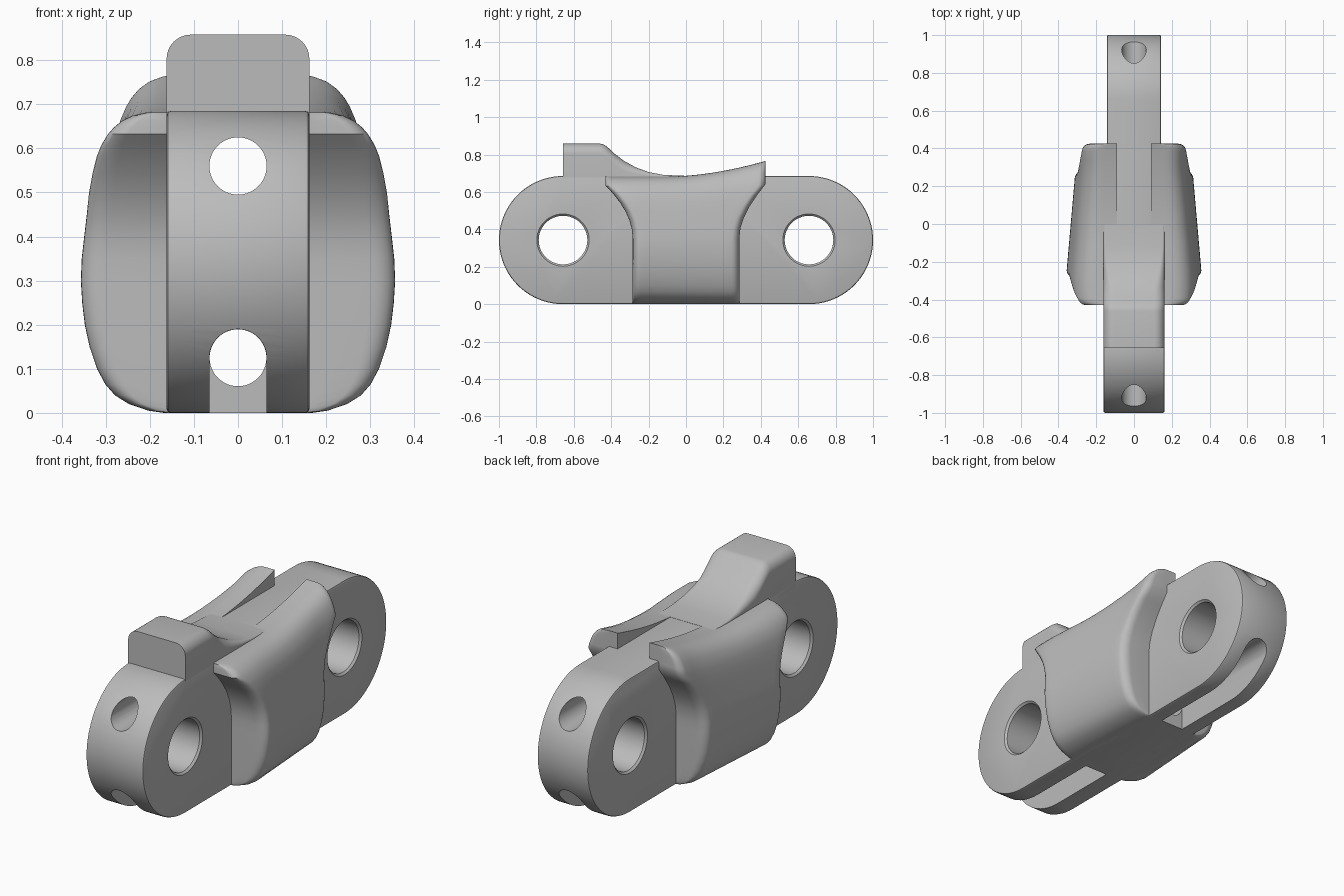
import bpy, bmesh, math
from mathutils import Vector

cube = bpy.data.objects.get("Cube")
if cube:
    bpy.data.objects.remove(cube)

steel = bpy.data.materials.new("grey_steel")
GREY = (0.5, 0.5, 0.5, 1)
steel.use_nodes = True
steel.diffuse_color = GREY
steel.node_tree.nodes["Principled BSDF"].inputs["Base Color"].default_value = GREY

H, R = 0.685, 0.3425          # link height and end radius
END = 1 - R                   # distance of the pin centres
FRONT_W, BACK_W = 0.162, 0.144


def finish(name, bm):
    bmesh.ops.recalc_face_normals(bm, faces=bm.faces)
    me = bpy.data.meshes.new(name)
    bm.to_mesh(me)
    bm.free()
    me.materials.append(steel)
    ob = bpy.data.objects.new(name, me)
    bpy.context.collection.objects.link(ob)
    return ob


def smooth(ob, degrees=32):
    ob.data.shade_smooth()
    ob.data.set_sharp_from_angle(angle=math.radians(degrees))


def loft(name, rings, closed=True, caps=True):
    """Skin a list of equally long point rings."""
    bm = bmesh.new()
    rows = [[bm.verts.new(p) for p in ring] for ring in rings]
    n = len(rows[0])
    for a, b in zip(rows, rows[1:]):
        for i in range(n if closed else n - 1):
            j = (i + 1) % n
            bm.faces.new((a[i], a[j], b[j], b[i]))
    if caps:
        bm.faces.new(rows[0])
        bm.faces.new(rows[-1])
    else:
        bmesh.ops.remove_doubles(bm, verts=bm.verts, dist=1e-5)
        bmesh.ops.holes_fill(bm, edges=bm.edges, sides=0)
    return finish(name, bm)


def arc(r, start, stop, n):
    return [(r * math.cos(t), r * math.sin(t)) for t in
            (math.radians(start + (stop - start) * i / n) for i in range(n + 1))]


def circle(r, n=48):
    return arc(r, 0, 360, n)[:-1]


def apply_mod(ob, mod):
    bpy.context.view_layer.objects.active = ob
    bpy.ops.object.modifier_apply(modifier=mod.name)


def cut(ob, cutter):
    mod = ob.modifiers.new("cut", "BOOLEAN")
    mod.object, mod.solver = cutter, "EXACT"
    apply_mod(ob, mod)
    bpy.data.objects.remove(cutter)


# Link body: a rounded bar, a little thinner towards the back
outline = [(END + y, R + z) for y, z in arc(R, -90, 90, 40)]
outline += [(0.1, H), (-0.1, H)]
outline += [(-END + y, R + z) for y, z in arc(R, 90, 270, 40)]
outline += [(-0.1, 0), (0.1, 0)]
bm = bmesh.new()
sides = []
for s in (-1, 1):
    sides.append([bm.verts.new((s * (FRONT_W if y < 0 else BACK_W), y, z)) for y, z in outline])
n = len(outline)
for i in range(n):
    j = (i + 1) % n
    bm.faces.new((sides[0][i], sides[0][j], sides[1][j], sides[1][i]))
for side in sides:
    bm.faces.new(side[:42] + side[-1:])
    bm.faces.new(side[42:-1])
    bm.faces.new((side[41], side[42], side[-2], side[-1]))
body = finish("link_body", bm)
mod = body.modifiers.new("edges", "BEVEL")
mod.width, mod.segments = 0.009, 2
mod.limit_method, mod.angle_limit = "ANGLE", math.radians(40)
apply_mod(body, mod)

# Pin holes with chamfered rims, and open slots under both ends
SLOT_R, SLOT_Z, SLOT_END = 0.065, 0.125, 0.29
arch = [(-SLOT_R, -0.1), (SLOT_R, -0.1)]
arch += [(x, SLOT_Z + z) for x, z in arc(SLOT_R, 0, 180, 24)]
for s, w in ((-1, FRONT_W), (1, BACK_W)):
    steps = [(-w - 0.01, 0.15), (-w + 0.01, 0.13), (w - 0.01, 0.13), (w + 0.01, 0.15)]
    cut(body, loft("pin_cutter", [[(x, s * END + a, R + b) for a, b in circle(r)]
                                  for x, r in steps]))
    cut(body, loft("slot_cutter", [[(x, s * y, z) for x, z in arch]
                                   for y in (SLOT_END, 1.1)]))

# Lengthwise bores
for z, r, reach in ((0.56, SLOT_R, 1.1), (SLOT_Z, SLOT_R - 0.0005, SLOT_END + 0.01)):
    cut(body, loft("bore_cutter", [[(a, y, z + b) for a, b in circle(r)]
                                   for y in (-reach, reach)]))
smooth(body)

# Raised tooth that sweeps down into the bar
tooth_line = [(-END, 0.858), (-0.46, 0.858), (-0.44, 0.854), (-0.42, 0.84), (-0.38, 0.803),
              (-0.33, 0.765), (-0.27, 0.732), (-0.2, 0.706), (-0.12, 0.691), (0, 0.686)]
rings = []
for y, top in tooth_line:
    r = min(0.055, (top - H) * 0.6 + 0.008)
    right = [(FRONT_W - r + a, top - r + b) for a, b in arc(r, 0, 90, 8)]
    half = [(FRONT_W, 0.65)] + right
    rings.append([(x, y, z) for x, z in half] + [(-x, y, z) for x, z in reversed(half)])
smooth(loft("tooth", rings))

# Flared side wings: horizontal sections from bottom to top
INNER = 0.09
wing_profile = [(0, INNER), (0, 0.17), (0.005, 0.205), (0.02, 0.25), (0.04, 0.282), (0.065, 0.304),
                (0.1, 0.323), (0.15, 0.34), (0.2, 0.351), (0.25, 0.357), (0.3, 0.36),
                (0.35, 0.358), (0.4, 0.352), (0.45, 0.345), (0.5, 0.338), (0.545, 0.33),
                (0.585, 0.32), (0.61, 0.31), (0.635, 0.295), (0.65, 0.282), (0.665, 0.264),
                (0.677, 0.24), (0.684, 0.21), (H, 0.18), (H, INNER)]


def flare(level, stop, tip):
    s = min(max((level - 0.35) / (stop - 0.35), 0), 1)
    return 0.285 + (tip - 0.285) * s * s


def wing_ring(level, half, s):
    y0, y1 = -flare(level, 0.635, 0.43), flare(level, 0.585, 0.425)
    r = 0.04
    corner = arc(1, 0, 90, 6)
    path = [(0, y0), (0.4, y0)]
    path += [(1 - 0.22 * (1 - b), y0 + r * (1 - a)) for a, b in corner]
    path += [(1, y0 + r + (y1 - y0 - 2 * r) * i / 16) for i in range(1, 16)]
    path += [(1 - 0.22 * (1 - b), y1 - r * (1 - a)) for a, b in reversed(corner)]
    path += [(0.4, y1), (0, y1)]
    ring = []
    for u, y in path:
        t = min(max((y + 0.285) / 0.57, 0), 1)
        width = max(half * (1 - 0.139 * t), INNER) if half > INNER else INNER
        top = 0.682 + 0.085 * max((y + 0.1) / 0.53, 0) ** 1.8
        z = level if level < 0.35 else 0.35 + (level - 0.35) * (top - 0.35) / (H - 0.35)
        ring.append((s * (INNER + (width - INNER) * u), y, z))
    return ring


for s, name in ((1, "left_wing"), (-1, "right_wing")):
    smooth(loft(name, [wing_ring(z, x, s) for z, x in wing_profile], closed=False, caps=False), 40)
